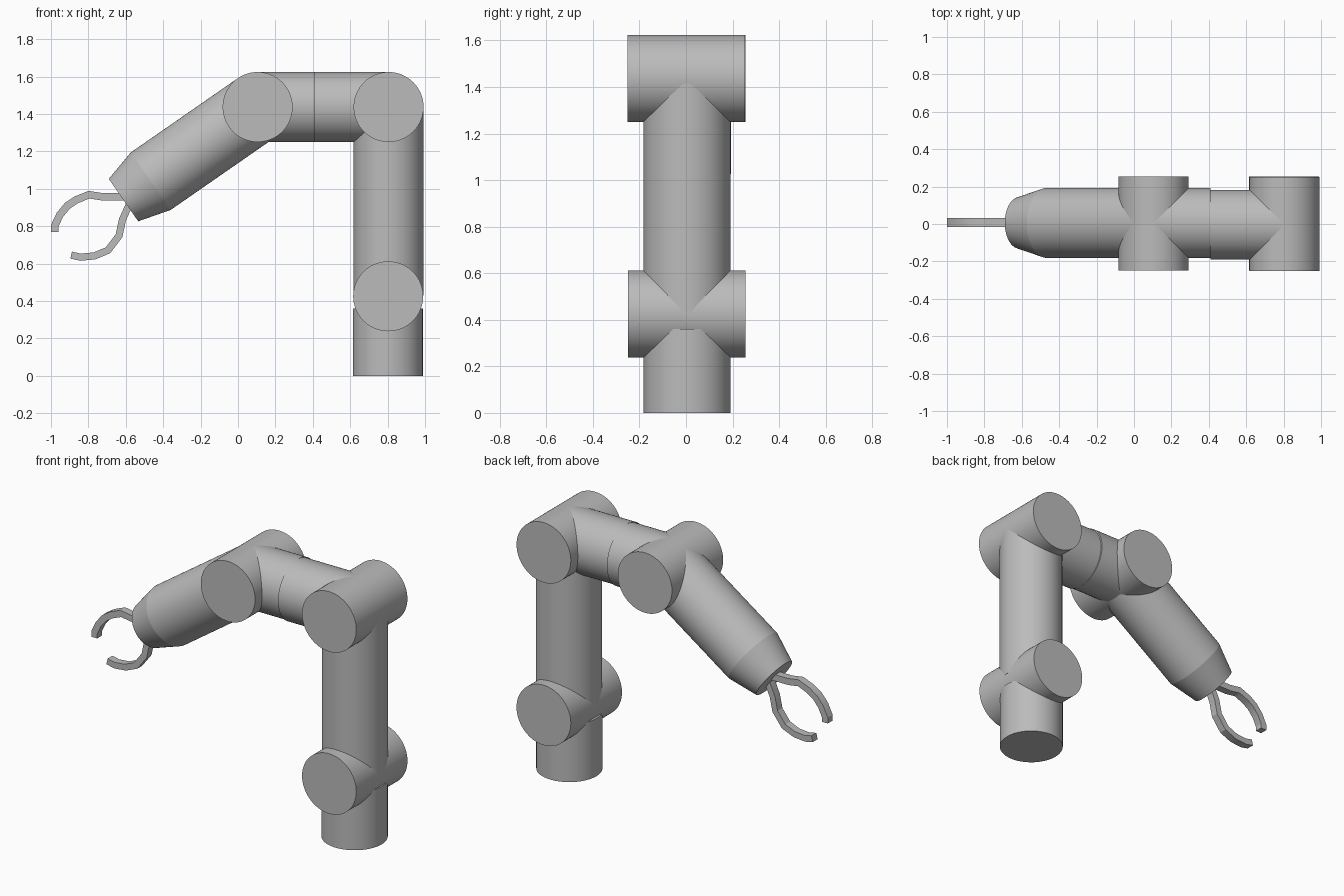
import bpy
import bmesh
import math
from mathutils import Vector

cube = bpy.data.objects.get("Cube")
if cube:
    bpy.data.objects.remove(cube, do_unlink=True)

# One flat grey for the whole arm
grey = bpy.data.materials.new("light_grey")
grey.use_nodes = True
grey.diffuse_color = (0.5, 0.5, 0.5, 1)
grey.node_tree.nodes["Principled BSDF"].inputs["Base Color"].default_value = (0.5, 0.5, 0.5, 1)

RADIUS = 0.187


def make_object(name, bm, angle):
    bmesh.ops.recalc_face_normals(bm, faces=bm.faces)
    mesh = bpy.data.meshes.new(name)
    bm.to_mesh(mesh)
    bm.free()
    mesh.materials.append(grey)
    obj = bpy.data.objects.new(name, mesh)
    bpy.context.collection.objects.link(obj)
    bpy.ops.object.select_all(action="DESELECT")
    obj.select_set(True)
    bpy.context.view_layer.objects.active = obj
    bpy.ops.object.shade_smooth_by_angle(angle=math.radians(angle))
    return obj


def tube(name, start, end, r1=RADIUS, r2=RADIUS):
    """Capped cylinder or cone running from start to end."""
    start, end = Vector(start), Vector(end)
    axis = end - start
    bm = bmesh.new()
    bmesh.ops.create_cone(bm, cap_ends=True, segments=96,
                          radius1=r1, radius2=r2, depth=axis.length)
    obj = make_object(name, bm, 30)
    obj.location = (start + end) / 2
    obj.rotation_euler = axis.to_track_quat("Z", "Y").to_euler()
    return obj


def finger(name, path, width=0.04, y0=-0.016, y1=0.032):
    """Square bar of constant width following a bent path in the x-z plane."""
    pts = [Vector(p) for p in path]
    bm = bmesh.new()
    rings = []
    for i, p in enumerate(pts):
        before = (p - pts[i - 1]).normalized() if i else None
        after = (pts[i + 1] - p).normalized() if i < len(pts) - 1 else None
        tangent = ((before or after) + (after or before)).normalized()
        miter = 1 / tangent.dot(after or before)
        side = Vector((-tangent.y, tangent.x)) * width / 2 * miter
        a, b = p + side, p - side
        rings.append([bm.verts.new((q.x, y, q.y))
                      for q, y in ((a, y0), (a, y1), (b, y1), (b, y0))])
    for r, s in zip(rings, rings[1:]):
        for k in range(4):
            bm.faces.new((r[k], r[(k + 1) % 4], s[(k + 1) % 4], s[k]))
    bm.faces.new(rings[0])
    bm.faces.new(rings[-1])
    return make_object(name, bm, 20)


# Joint centres
base_joint = Vector((0.803, 0.003, 0.425))
shoulder = Vector((0.805, 0, 1.437))
elbow = Vector((0.105, 0.003, 1.437))
reach = Vector((-0.8215, 0, -0.570)).normalized()

# Cross-wise joint drums
for label, centre in (("base_joint", base_joint),
                      ("shoulder_joint", shoulder), ("elbow_joint", elbow)):
    half = Vector((0, 0.252, 0))
    tube(label, centre - half, centre + half)

# Column and links
tube("base_column", (0.801, 0.005, 0), (0.801, 0.005, 0.36))
tube("upper_arm", (0.804, 0.004, 0.43), (0.804, 0.004, 1.437))
tube("link_inner", (0.805, -0.004, 1.437), (0.41, -0.004, 1.437))
tube("link_outer", (0.41, 0.006, 1.437), (0.105, 0.006, 1.437))
fore_axis = elbow + Vector((0, 0.003, 0))
wrist = fore_axis + reach * 0.696
tube("forearm", fore_axis, wrist)
tube("wrist", wrist, fore_axis + reach * 0.873, RADIUS, 0.138)

# Gripper fingers
finger("upper_finger", [(-0.60, 0.957), (-0.725, 0.957), (-0.797, 0.968),
                        (-0.864, 0.941), (-0.912, 0.909), (-0.952, 0.861),
                        (-0.980, 0.802), (-0.980, 0.77)])
finger("lower_finger", [(-0.575, 0.93), (-0.618, 0.834), (-0.636, 0.749),
                        (-0.695, 0.671), (-0.767, 0.641), (-0.842, 0.634),
                        (-0.892, 0.645)], 0.038)
